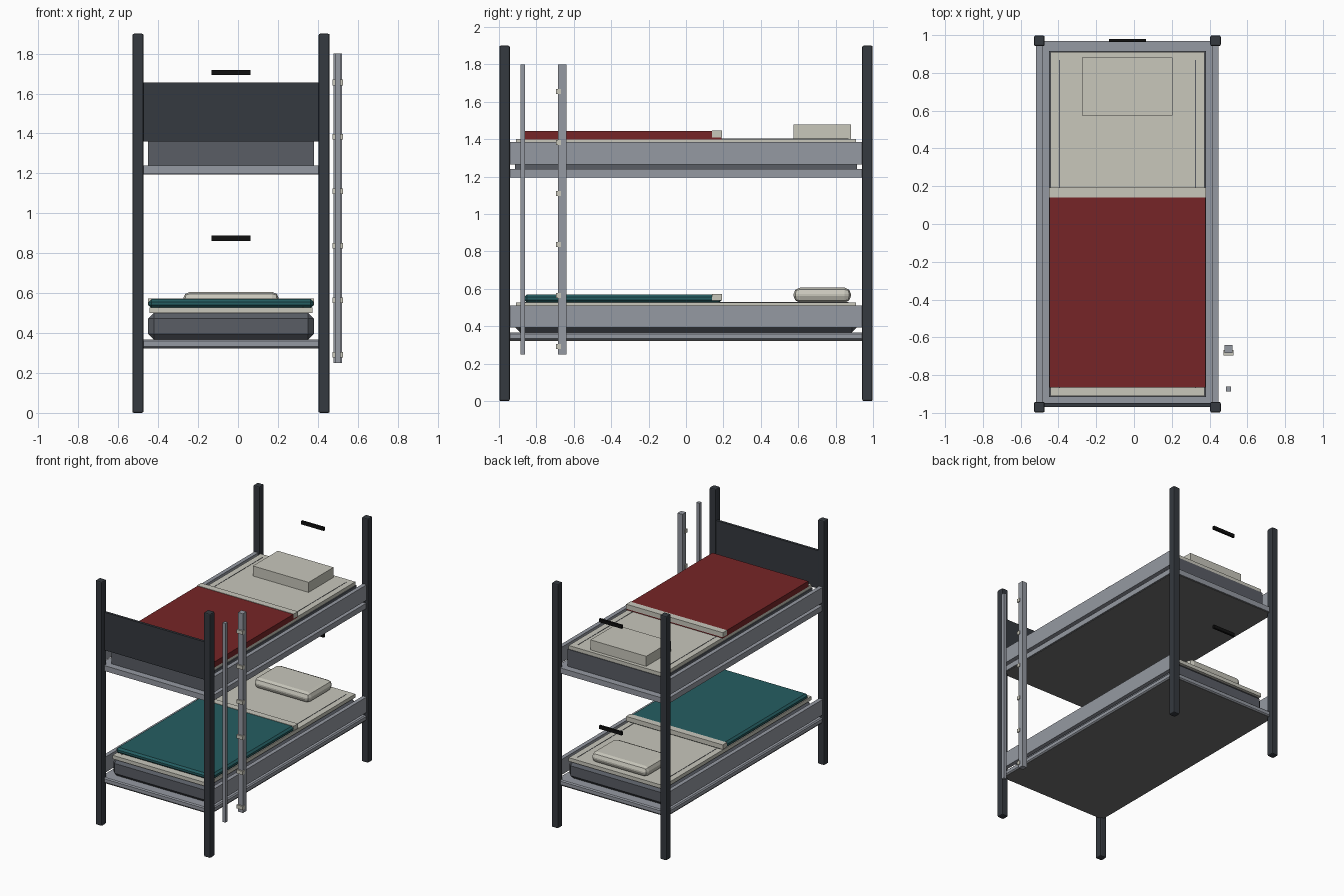
import bpy

if "Cube" in bpy.data.objects:
    bpy.data.objects.remove(bpy.data.objects["Cube"])

CX = -0.035  # bed centre line; the ladder hangs off the right side


def mat(name, rgb):
    m = bpy.data.materials.new(name)
    m.diffuse_color = (*rgb, 1)
    m.use_nodes = True
    m.node_tree.nodes["Principled BSDF"].inputs["Base Color"].default_value = m.diffuse_color
    return m


POST = mat("dark_steel", (0.035, 0.041, 0.05))
RAIL = mat("light_steel", (0.30, 0.32, 0.36))
FOAM = mat("mattress_grey", (0.10, 0.11, 0.13))
CREAM = mat("cream_cloth", (0.58, 0.57, 0.50))
RED = mat("red_cloth", (0.18, 0.018, 0.02))
TEAL = mat("teal_cloth", (0.018, 0.11, 0.12))
DECK = mat("deck_grey", (0.16, 0.16, 0.16))
BLACK = mat("black", (0.005, 0.005, 0.005))


def box(name, x, y, z, material, bevel=0, segments=1):
    """Box from (min, max) ranges on each axis, optionally bevelled."""
    bpy.ops.mesh.primitive_cube_add(size=1, location=[sum(r) / 2 for r in (x, y, z)])
    ob = bpy.context.object
    ob.name = name
    ob.scale = [r[1] - r[0] for r in (x, y, z)]
    bpy.ops.object.transform_apply(location=False, rotation=False, scale=True)
    ob.data.materials.append(material)
    if bevel:
        b = ob.modifiers.new("bevel", 'BEVEL')
        b.width = bevel
        b.segments = segments
    return ob


def span(c, half):
    return (c - half, c + half)


# corner posts
for sx in (-1, 1):
    for sy in (-1, 1):
        box("corner_post", span(CX + sx * 0.4665, 0.028), span(sy * 0.97, 0.028),
            (0, 1.9), POST, 0.008, 2)


def bunk(label, z, blanket_mat, soft):
    """One bunk, z = underside of the bed base; soft = bevel the bedding."""
    # base, underside sheet and side rails
    box(label + "_base", span(CX, 0.478), span(0, 0.968), (z + 0.003, z + 0.045), RAIL,
        0.008 if soft else 0)
    box(label + "_deck", span(CX, 0.47), span(0, 0.96), (z, z + 0.004), DECK)
    for s in (-1, 1):
        box(label + "_side_rail", span(CX + s * 0.4665, 0.016), span(0, 0.95),
            (z + 0.07, z + 0.19), RAIL)
    # mattress and sheet
    box(label + "_mattress", span(CX, 0.415), span(0, 0.915), (z + 0.045, z + 0.178), FOAM,
        0.028 if soft else 0)
    box(label + "_sheet", span(CX, 0.408), span(0, 0.91), (z + 0.178, z + 0.206), CREAM)
    for s in (-1, 1):
        box(label + "_sheet_seam", span(CX + s * 0.36, 0.002), span(0, 0.868),
            (z + 0.205, z + 0.208), FOAM)
    # blanket with turned-down fold
    box(label + "_blanket", span(CX, 0.413), (-0.865, 0.19), (z + 0.204, z + 0.248),
        blanket_mat, 0.014 if soft else 0)
    box(label + "_blanket_fold", span(CX, 0.416), (0.14, 0.192), (z + 0.215, z + 0.251), CREAM)
    # pillow
    box(label + "_pillow", span(CX, 0.24), (0.575, 0.882), (z + 0.205, z + 0.284), CREAM,
        0.034 if soft else 0, 2)
    # reading lamp bar above the pillow
    box(label + "_lamp_bar", span(CX, 0.098), span(0.972, 0.008),
        (z + 0.497 if not soft else z + 0.54, z + 0.523 if not soft else z + 0.566), BLACK)


bunk("lower_bunk", 0.322, TEAL, True)
bunk("upper_bunk", 1.195, RED, False)

# upper footboard
box("footboard", span(CX, 0.445), (-0.968, -0.948), (1.36, 1.655), POST)

# ladder uprights and step brackets
box("ladder_thin_upright", span(0.5, 0.013), span(-0.873, 0.013), (0.25, 1.8), RAIL)
box("ladder_thick_upright", span(0.5, 0.021), span(-0.662, 0.022), (0.25, 1.8), RAIL)
for i in range(6):
    box("ladder_step_bracket", span(0.5, 0.026), (-0.695, -0.668),
        span(0.292 + i * 0.2727, 0.014), CREAM)
